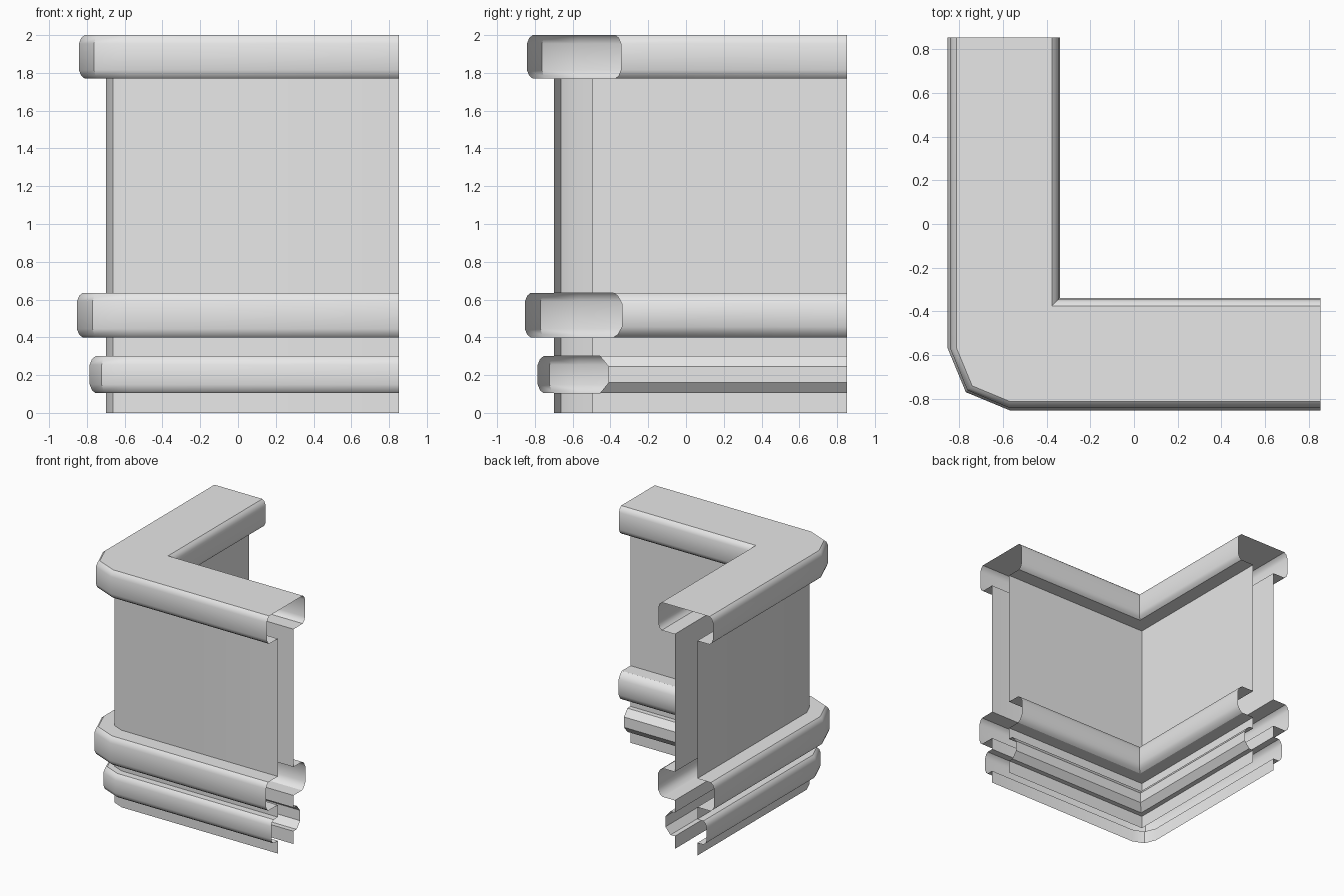
import bpy, bmesh
from math import sin, cos, radians

if "Cube" in bpy.data.objects:
    bpy.data.objects.remove(bpy.data.objects["Cube"], do_unlink=True)

END = 0.853      # open ends of both arms
PIVOT = -0.57    # centre of the rounded outer corner
FRONT, BACK = -0.70, -0.495   # outer and inner wall planes

stone = bpy.data.materials.new("light_grey_stone")
stone.use_nodes = True
stone.diffuse_color = (0.8, 0.8, 0.8, 1)
stone.node_tree.nodes["Principled BSDF"].inputs["Base Color"].default_value = (0.8, 0.8, 0.8, 1)


def outer_path(y):
    """Plan line along the outside, with a two-segment rounded corner."""
    r = PIVOT - y
    arc = [(PIVOT - r * sin(radians(a)), PIVOT - r * cos(radians(a))) for a in (0, 45, 90)]
    return [(END, y)] + arc + [(y, END)]


def inner_path(y):
    """Plan line along the inside, with a sharp mitred corner."""
    return [(END, y), (y, y), (y, END)]


def sweep(bm, profile, path, flip):
    """Skin a bottom-to-top (y, z) profile along the plan; return the top row."""
    rows = [[bm.verts.new((px, py, z)) for px, py in path(y)] for y, z in profile]
    for low, high in zip(rows, rows[1:]):
        for i in range(len(low) - 1):
            quad = [low[i], low[i + 1], high[i + 1], high[i]]
            bm.faces.new(quad[::-1] if flip else quad)
    return rows[-1]


def part(name, outer, inner, capped=False):
    bm = bmesh.new()
    out_top = sweep(bm, outer, outer_path, True)
    in_top = sweep(bm, inner, inner_path, False)
    if capped:
        bm.faces.new(in_top + out_top[::-1]).normal_update()
        cap = list(bm.faces)[-1]
        if cap.normal.z < 0:
            cap.normal_flip()
    mesh = bpy.data.meshes.new(name)
    bm.to_mesh(mesh)
    bm.free()
    mesh.materials.append(stone)
    obj = bpy.data.objects.new(name, mesh)
    bpy.context.collection.objects.link(obj)
    bpy.ops.object.select_all(action="DESELECT")
    obj.select_set(True)
    bpy.context.view_layer.objects.active = obj
    bpy.ops.object.shade_smooth_by_angle(angle=radians(30))


def bulge(wall, face, z0, z1, steps):
    """Moulding profile: steps are (inset from face, drop from edge) pairs."""
    s = 1 if face > wall else -1
    lower = [(face - s * i, z0 + d) for i, d in steps]
    upper = [(face - s * i, z1 - d) for i, d in reversed(steps)]
    return [(wall, z0)] + lower + upper + [(wall, z1)]


def flat(wall, z0, z1):
    return [(wall, z0), (wall, z1)]


soft = [(0.03, 0), (0.012, 0.015), (0, 0.045)]
broad = [(0.045, 0), (0.022, 0.015), (0, 0.055)]
chamfer = [(0.045, 0), (0, 0.055)]

# Plain wall strips between the mouldings
for name, z0, z1 in (("base_skirt", 0, 0.105), ("lower_wall_strip", 0.3, 0.4),
                     ("main_wall_panel", 0.635, 1.77)):
    part(name, flat(FRONT, z0, z1), flat(BACK, z0, z1))

# Base mouldings
part("lower_moulding", bulge(FRONT, -0.785, 0.105, 0.3, soft),
     bulge(BACK, -0.41, 0.105, 0.3, chamfer))
part("upper_moulding", bulge(FRONT, -0.853, 0.4, 0.635, soft),
     bulge(BACK, -0.34, 0.4, 0.635, broad))

# Coping with a flat top
part("top_coping", bulge(FRONT, -0.842, 1.77, 2.0, soft)[:-1],
     bulge(BACK, -0.345, 1.77, 2.0, soft)[:-1], capped=True)
